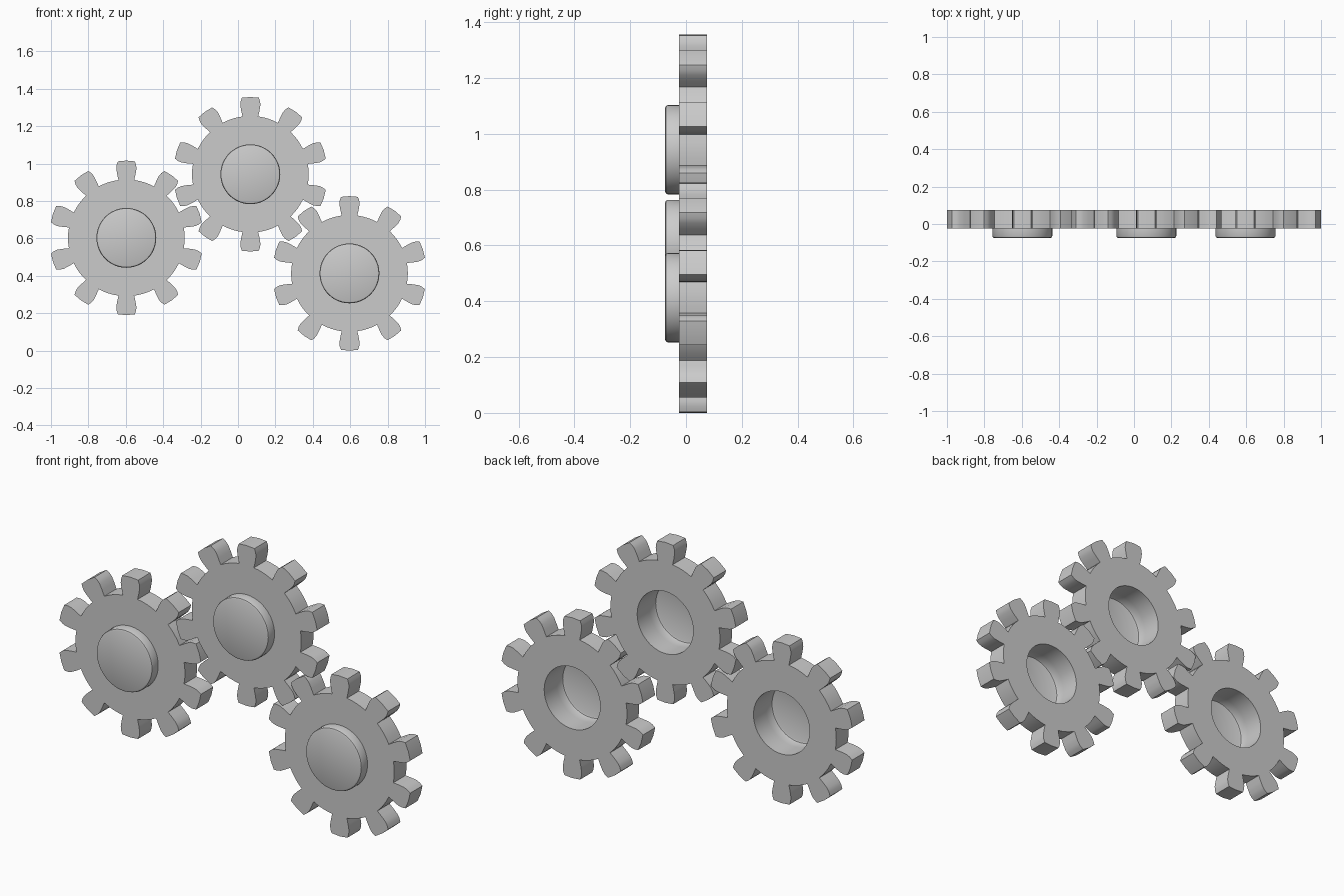
import bpy, bmesh
from math import sin, cos, pi, atan2, hypot

if "Cube" in bpy.data.objects:
    bpy.data.objects.remove(bpy.data.objects["Cube"])

TEETH = 10
FRONT, BACK = -0.025, 0.075
ROOT, HUB, SEG = 0.312, 0.16, 48

# half tooth: (radius along tooth axis, sideways offset), base to tip
TOOTH = [(0.309, 0.042), (0.34, 0.049), (0.37, 0.054), (0.39, 0.052), (0.409, 0.045)]


def gear_outline():
    pts = []
    profile = [(r, -w) for r, w in TOOTH] + [(0.413, 0)] + [(r, w) for r, w in reversed(TOOTH)]
    base = atan2(TOOTH[0][1], TOOTH[0][0])
    for i in range(TEETH):
        a = pi / 2 + i * 2 * pi / TEETH
        for r, w in profile:
            pts.append((r * cos(a) - w * sin(a), r * sin(a) + w * cos(a)))
        gap = 2 * pi / TEETH - 2 * base
        for k in (1, 2, 3):    # rounded valley
            t = a + base + gap * k / 4
            pts.append((ROOT * cos(t), ROOT * sin(t)))
    return pts


def circle(r):
    return [(r * cos(2 * pi * i / SEG), r * sin(2 * pi * i / SEG)) for i in range(SEG)]


def make_gear(name, x, z):
    bm = bmesh.new()

    def ring(pts, y):
        return [bm.verts.new((px, y, pz)) for px, pz in pts]

    def edges(vs):
        out = []
        for i, v in enumerate(vs):
            w = vs[(i + 1) % len(vs)]
            out.append(bm.edges.get((v, w)) or bm.edges.new((v, w)))
        return out

    def wall(a, b):
        for i in range(len(a)):
            j = (i + 1) % len(a)
            bm.faces.new((a[i], a[j], b[j], b[i]))

    # toothed rim
    outline = gear_outline()
    of, ob = ring(outline, FRONT), ring(outline, BACK)
    wall(of, ob)
    # bore open at the back, running forward into a rounded hub cap
    rings = [ring(circle(r), y) for r, y in
             [(HUB, BACK), (HUB, FRONT), (HUB, -0.065), (0.157, -0.072), (0.15, -0.075)]]
    for a, b in zip(rings, rings[1:]):
        wall(a, b)
    bm.faces.new(rings[-1])
    # front and back plates with the round opening
    for outer, inner, ny in ((of, rings[1], -1), (ob, rings[0], 1)):
        bmesh.ops.triangle_fill(bm, use_beauty=True, use_dissolve=False,
                                edges=edges(outer) + edges(inner), normal=(0, ny, 0))
    bmesh.ops.recalc_face_normals(bm, faces=bm.faces[:])
    me = bpy.data.meshes.new(name)
    bm.to_mesh(me)
    bm.free()
    ob_ = bpy.data.objects.new(name, me)
    ob_.location = (x, 0, z)
    bpy.context.collection.objects.link(ob_)
    bpy.ops.object.select_all(action='DESELECT')
    ob_.select_set(True)
    bpy.context.view_layer.objects.active = ob_
    bpy.ops.object.shade_smooth_by_angle(angle=0.5)


make_gear("left_gear", -0.597, 0.603)
make_gear("middle_gear", 0.066, 0.943)
make_gear("right_gear", 0.596, 0.413)
